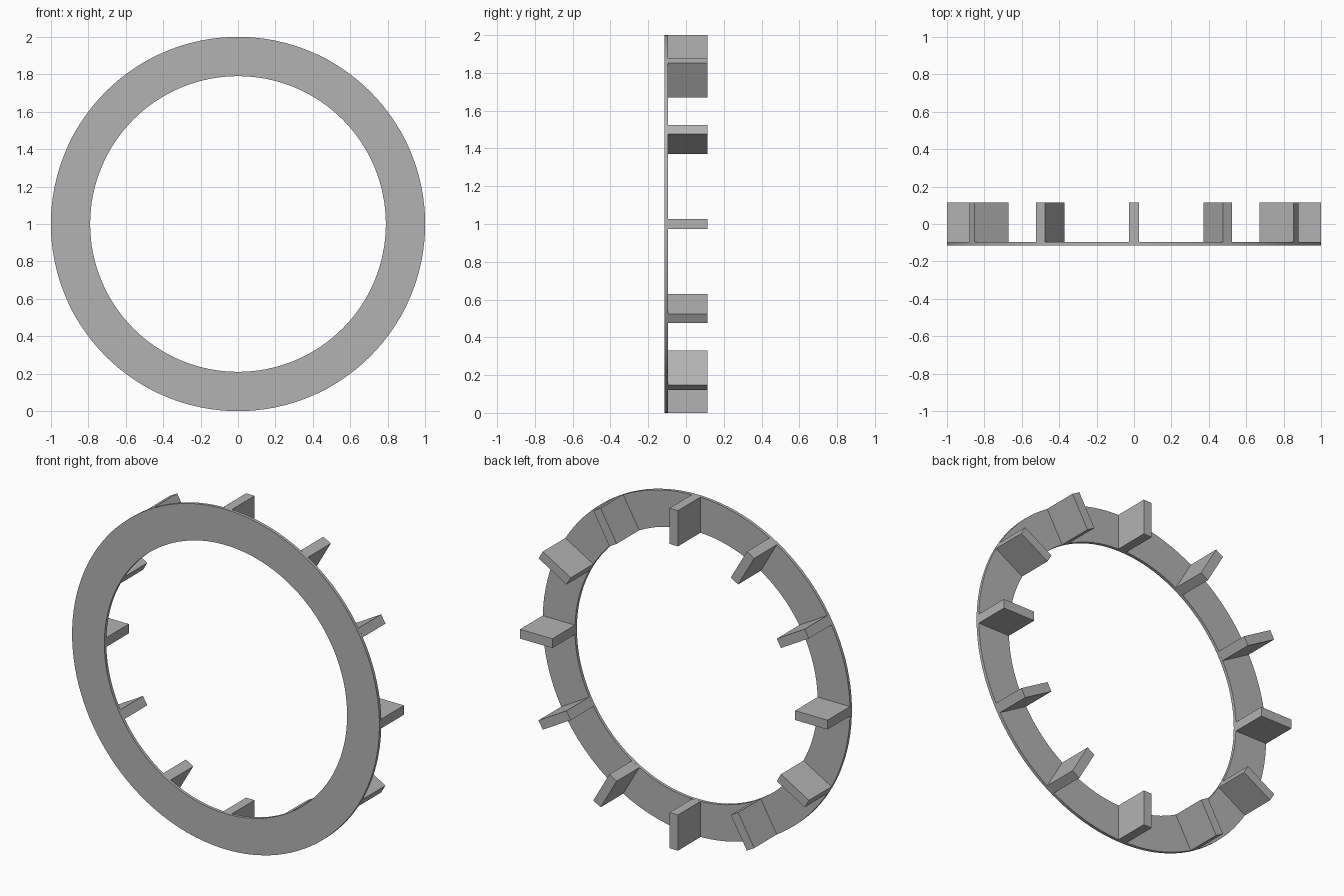
import bpy
import bmesh
from math import cos, sin, pi
from mathutils import Matrix

if "Cube" in bpy.data.objects:
    bpy.data.objects.remove(bpy.data.objects["Cube"])

OUTER, INNER = 1.0, 0.79
FRONT, PLATE_BACK, FIN_BACK = -0.114, -0.096, 0.114
FIN_THICKNESS = 0.055
SEGMENTS, FINS = 128, 12

grey = bpy.data.materials.new("plain grey")
grey.use_nodes = True
colour = (0.45, 0.45, 0.45, 1)
grey.diffuse_color = colour
grey.node_tree.nodes["Principled BSDF"].inputs["Base Color"].default_value = colour


def add_object(name, bm):
    bmesh.ops.recalc_face_normals(bm, faces=bm.faces)
    mesh = bpy.data.meshes.new(name)
    bm.to_mesh(mesh)
    bm.free()
    mesh.materials.append(grey)
    obj = bpy.data.objects.new(name, mesh)
    bpy.context.collection.objects.link(obj)
    return obj


# Flat ring plate: a rectangular section swept round the y axis
bm = bmesh.new()
section = [(INNER, FRONT), (OUTER, FRONT), (OUTER, PLATE_BACK), (INNER, PLATE_BACK)]
loops = []
for i in range(SEGMENTS):
    a = 2 * pi * i / SEGMENTS
    loops.append([bm.verts.new((r * cos(a), y, 1 + r * sin(a))) for r, y in section])
for i in range(SEGMENTS):
    here, after = loops[i], loops[(i + 1) % SEGMENTS]
    for j in range(4):
        k = (j + 1) % 4
        bm.faces.new((here[j], here[k], after[k], after[j]))
ring = add_object("ring_plate", bm)
bpy.context.view_layer.objects.active = ring
ring.select_set(True)
bpy.ops.object.shade_smooth_by_angle(angle=pi / 6)

# Radial fins standing on the back of the ring
size = (OUTER - INNER, FIN_BACK - PLATE_BACK, FIN_THICKNESS)
centre = ((OUTER + INNER) / 2, (FIN_BACK + PLATE_BACK) / 2, 0)
for i in range(FINS):
    bm = bmesh.new()
    place = (Matrix.Translation((0, 0, 1))
             @ Matrix.Rotation(2 * pi * i / FINS, 4, "Y")
             @ Matrix.Translation(centre)
             @ Matrix.Diagonal((*size, 1)))
    bmesh.ops.create_cube(bm, size=1, matrix=place)
    add_object(f"fin_{i + 1}", bm)
